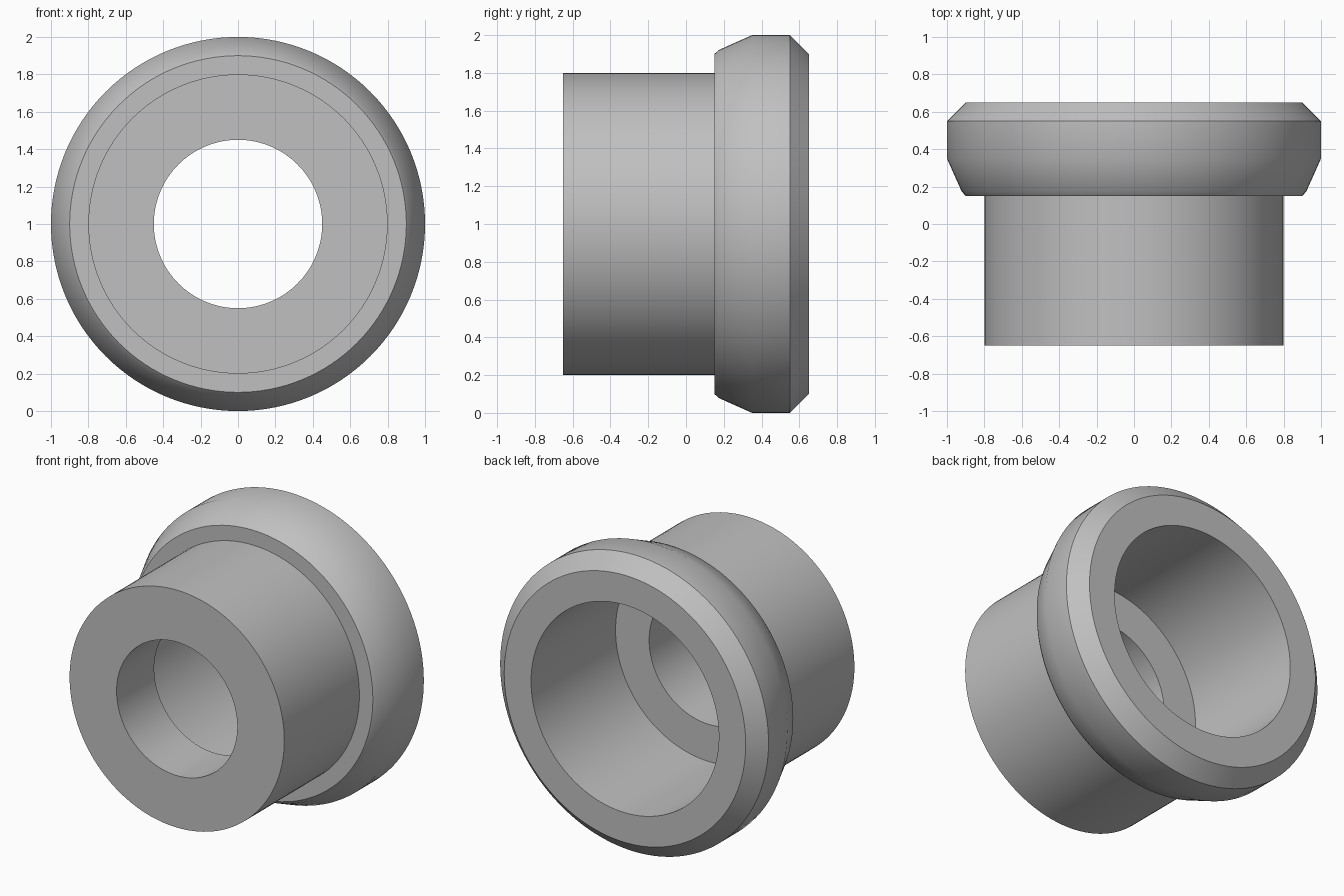
import bpy
import bmesh
import math
from mathutils import Vector

cube = bpy.data.objects.get("Cube")
if cube:
    bpy.data.objects.remove(cube, do_unlink=True)

SEGMENTS = 128

# Single grey finish
grey = bpy.data.materials.new("grey_metal")
grey.use_nodes = True
colour = (0.53, 0.53, 0.53, 1.0)
grey.diffuse_color = colour
grey.node_tree.nodes["Principled BSDF"].inputs["Base Color"].default_value = colour


def lathe(name, profile, centre_z):
    """Revolve a closed (radius, y) profile about the y axis."""
    bm = bmesh.new()
    verts = [bm.verts.new((r, y, 0)) for r, y in profile]
    edges = [bm.edges.new((v, verts[(i + 1) % len(verts)]))
             for i, v in enumerate(verts)]
    bmesh.ops.spin(bm, geom=verts + edges, cent=(0, 0, 0), axis=(0, 1, 0),
                   angle=math.tau, steps=SEGMENTS, use_merge=True)
    bmesh.ops.remove_doubles(bm, verts=bm.verts, dist=1e-5)
    bmesh.ops.recalc_face_normals(bm, faces=bm.faces)
    bmesh.ops.translate(bm, verts=bm.verts, vec=Vector((0, 0, centre_z)))
    mesh = bpy.data.meshes.new(name)
    bm.to_mesh(mesh)
    bm.free()
    mesh.materials.append(grey)
    obj = bpy.data.objects.new(name, mesh)
    bpy.context.collection.objects.link(obj)
    bpy.ops.object.select_all(action="DESELECT")
    obj.select_set(True)
    bpy.context.view_layer.objects.active = obj
    bpy.ops.object.shade_smooth_by_angle(angle=math.radians(30))
    return obj


# Sleeve, chamfered collar, counterbore and through hole in one turned section
lathe("flanged_bushing", [
    (0.45, -0.65), (0.80, -0.65),               # front face
    (0.80, 0.15), (0.90, 0.15),                 # sleeve and collar shoulder
    (0.922, 0.175), (1.0, 0.35), (1.0, 0.55),   # rounded collar
    (0.90, 0.65), (0.70, 0.65),                 # rear chamfer and face
    (0.70, -0.25), (0.45, -0.25),               # counterbore and its floor
], 1.0)
